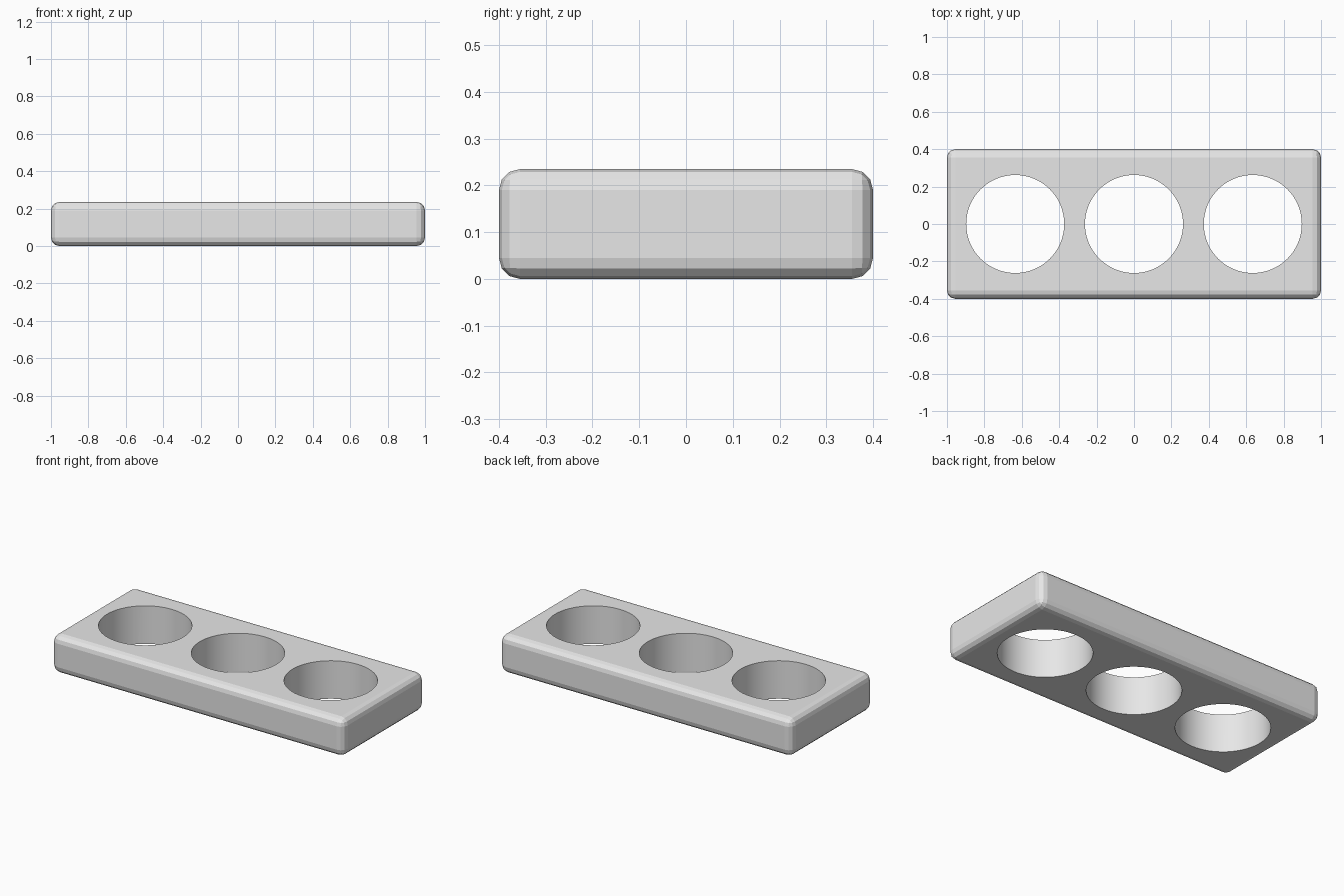
import bpy
import math

default = bpy.data.objects.get("Cube")
if default:
    bpy.data.objects.remove(default, do_unlink=True)

LENGTH, DEPTH, HEIGHT = 2.0, 0.8, 0.235
HOLE_RADIUS, HOLE_SPACING = 0.262, 0.635

# Single pale grey material
grey = bpy.data.materials.new("pale_grey")
grey.use_nodes = True
colour = (0.8, 0.8, 0.8, 1)
grey.diffuse_color = colour
grey.node_tree.nodes["Principled BSDF"].inputs["Base Color"].default_value = colour

# Block with rounded edges
bpy.ops.mesh.primitive_cube_add(size=1, location=(0, 0, HEIGHT / 2))
block = bpy.context.object
block.name = "holder_block"
block.scale = (LENGTH, DEPTH, HEIGHT)
bpy.ops.object.transform_apply(location=False, rotation=False, scale=True)
block.data.materials.append(grey)
bevel = block.modifiers.new("rounded_edges", "BEVEL")
bevel.width = 0.045
bevel.segments = 3

# Three round through-holes
for i in (-1, 0, 1):
    bpy.ops.mesh.primitive_cylinder_add(
        vertices=64, radius=HOLE_RADIUS, depth=HEIGHT * 2,
        location=(i * HOLE_SPACING, 0, HEIGHT / 2))
    cutter = bpy.context.object
    cutter.name = "hole_cutter_" + ("right", "centre", "left")[i + 1]
    cutter.data.materials.append(grey)
    cutter.hide_render = True
    cutter.hide_set(True)
    cut = block.modifiers.new("hole", "BOOLEAN")
    cut.operation = "DIFFERENCE"
    cut.solver = "EXACT"
    cut.object = cutter

# Bake the modifiers, drop the cutters and smooth the hole walls
bpy.ops.object.select_all(action="DESELECT")
block.select_set(True)
bpy.context.view_layer.objects.active = block
for name in [m.name for m in block.modifiers]:
    bpy.ops.object.modifier_apply(modifier=name)
for obj in [o for o in bpy.data.objects if o.name.startswith("hole_cutter")]:
    bpy.data.objects.remove(obj, do_unlink=True)
bpy.ops.object.shade_smooth_by_angle(angle=math.radians(12))
